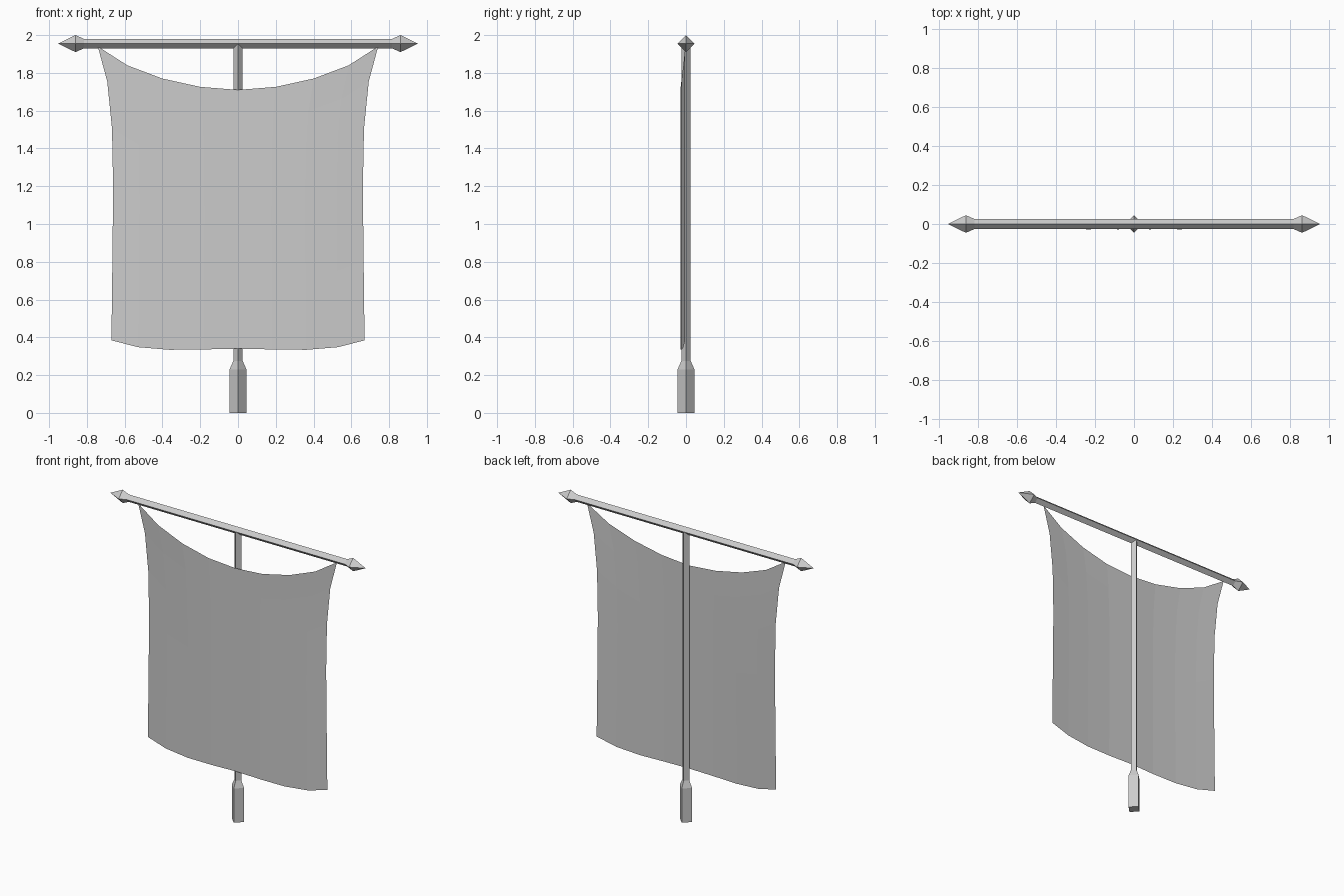
import bpy, bmesh, math
from mathutils import Matrix

cube = bpy.data.objects.get("Cube")
if cube:
    bpy.data.objects.remove(cube)

grey = bpy.data.materials.new("plain grey")
grey.use_nodes = True
color = (0.6, 0.6, 0.6, 1)
grey.diffuse_color = color
grey.node_tree.nodes["Principled BSDF"].inputs["Base Color"].default_value = color


def add_object(name, bm):
    mesh = bpy.data.meshes.new(name)
    bm.to_mesh(mesh)
    bm.free()
    mesh.materials.append(grey)
    obj = bpy.data.objects.new(name, mesh)
    bpy.context.collection.objects.link(obj)
    return obj


def diamond_rod(name, profile, matrix=Matrix()):
    """Four-sided rod along z from (radius, height) pairs, corners on the axes."""
    bm = bmesh.new()
    rings = []
    for r, z in profile:
        if r == 0:
            rings.append([bm.verts.new((0, 0, z))] * 4)
        else:
            rings.append([bm.verts.new((r * math.cos(a), r * math.sin(a), z))
                          for a in (i * math.pi / 2 for i in range(4))])
    for lo, hi in zip(rings, rings[1:]):
        for i in range(4):
            j = (i + 1) % 4
            bm.faces.new(dict.fromkeys((lo[i], lo[j], hi[j], hi[i])))
    for ring in (rings[0], rings[-1]):
        if len(set(ring)) == 4:
            bm.faces.new(ring)
    bm.transform(matrix)
    bmesh.ops.recalc_face_normals(bm, faces=bm.faces)
    return add_object(name, bm)


BAR_Z = 1.955

# Upright pole with a thicker grip
diamond_rod("pole", [(0.045, 0), (0.045, 0.23), (0.025, 0.275), (0.025, BAR_Z)])

# Crossbar with a pointed finial at each end
half = [(0.025, 0.815), (0.045, 0.86), (0, 0.953)]
profile = [(r, -x) for r, x in reversed(half)] + half
diamond_rod("crossbar", profile,
            Matrix.Translation((0, 0, BAR_Z)) @ Matrix.Rotation(math.pi / 2, 4, "Y"))

# Hanging cloth: columns give (fraction across, top, bottom, depth)
columns = [(0, 1.71, 0.34, -0.026), (0.27, 1.726, 0.336, -0.028),
           (0.54, 1.77, 0.334, -0.023), (0.79, 1.84, 0.348, -0.014),
           (1, 1.94, 0.384, -0.004)]
columns = [(-u, t, b, y) for u, t, b, y in reversed(columns[1:])] + columns
# Rows give (fraction down, half width)
rows = [(0, 0.742), (0.12, 0.692), (0.28, 0.667), (0.48, 0.661),
        (0.73, 0.665), (1, 0.67)]

bm = bmesh.new()
grid = [[bm.verts.new((u * w, y, top + (bottom - top) * v))
         for u, top, bottom, y in columns] for v, w in rows]
for upper, lower in zip(grid, grid[1:]):
    for i in range(len(columns) - 1):
        bm.faces.new((upper[i], lower[i], lower[i + 1], upper[i + 1]))
add_object("banner_cloth", bm)
